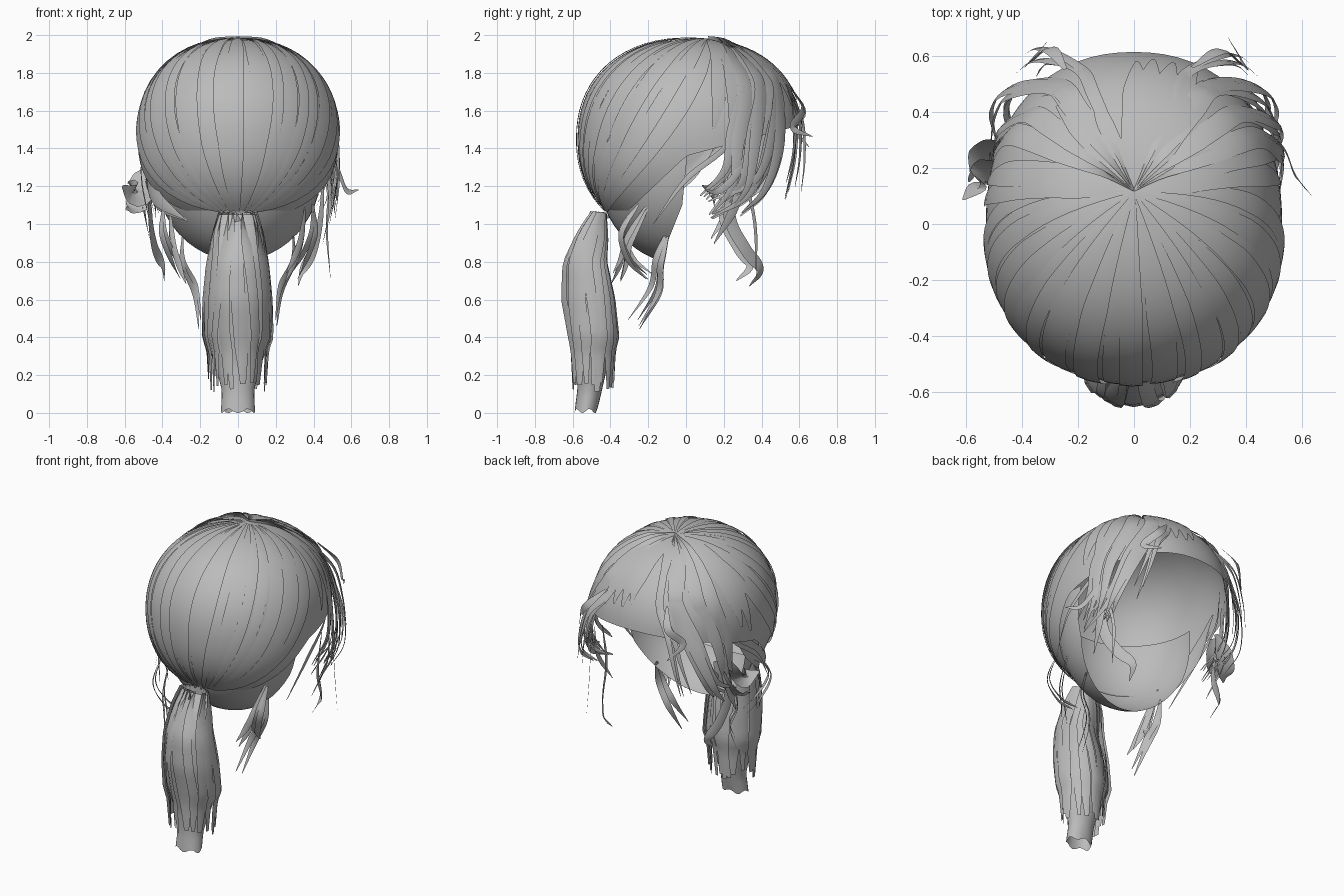
import bpy, bmesh, math, random
from mathutils import Vector as V

if "Cube" in bpy.data.objects:
    bpy.data.objects.remove(bpy.data.objects["Cube"])

random.seed(4)
hair = bpy.data.materials.new("hair_grey")
hair.diffuse_color = (0.5, 0.5, 0.5, 1)
hair.use_nodes = True
hair.node_tree.nodes["Principled BSDF"].inputs["Base Color"].default_value = hair.diffuse_color
CENTRE = V((0, 0.01, 1.45))


def head(d, lift=0.0):
    """Point on the rounded head surface in direction d."""
    r = (0.53, 0.61 if d[1] > 0 else 0.58, 0.525)
    p = 2.2
    n = sum(abs(d[i] / r[i]) ** p for i in range(3)) ** (1 / p)
    d = V(d)
    return CENTRE + d / n + d.normalized() * lift


def finish(name, bm):
    me = bpy.data.meshes.new(name)
    bm.to_mesh(me)
    bm.free()
    me.materials.append(hair)
    ob = bpy.data.objects.new(name, me)
    bpy.context.collection.objects.link(ob)
    bpy.context.view_layer.objects.active = ob
    ob.select_set(True)
    bpy.ops.object.shade_smooth_by_angle(angle=math.radians(50))
    ob.select_set(False)
    return ob


def skin(bm, rows, closed=False):
    """Bridge rows of points with quads."""
    vs = [[bm.verts.new(p) for p in row] for row in rows]
    n = len(rows[0])
    for a, b in zip(vs, vs[1:]):
        for i in range(n if closed else n - 1):
            j = (i + 1) % n
            bm.faces.new((a[i], a[j], b[j], b[i]))


def smooth_path(pts, steps=6):
    pts = [V(p) for p in pts]
    pts = [2 * pts[0] - pts[1]] + pts + [2 * pts[-1] - pts[-2]]
    out = []
    for a, b, c, d in zip(pts, pts[1:], pts[2:], pts[3:]):
        for k in range(steps):
            t = k / steps
            out.append(0.5 * (2 * b + (c - a) * t + (2 * a - 5 * b + 4 * c - d) * t * t
                              + (3 * b - a - 3 * c + d) * t ** 3))
    return out + [pts[-2]]


def ribbon(bm, path, width, centre, root=0.3, tip=0.1, arch=0.2):
    """Tapered, slightly arched strip facing away from a centre function."""
    rows, n = [], len(path) - 1
    for i, p in enumerate(path):
        t = i / n
        tan = path[min(i + 1, n)] - path[max(i - 1, 0)]
        out = (p - centre(p)).normalized()
        side = tan.cross(out).normalized()
        w = 0.5 * width * min(1, root + 3 * t, tip + 2.5 * (1 - t))
        rows.append([p - side * w - out * w * arch, p, p + side * w - out * w * arch])
    skin(bm, rows)


def head_mid(p):
    return CENTRE


def upright(p):
    return V((0, 0.05, p.z))


# Cap with a raised hairline
def hairline(y):
    return 1.36 + 0.27 * y if y > 0 else max(1.02, 1.36 + 0.95 * y)


cols = []
for i in range(72):
    a = 2 * math.pi * i / 72
    ray = lambda e: (math.cos(a) * math.cos(e), math.sin(a) * math.cos(e), math.sin(e))
    lo, hi = -1.4, 1.4
    for _ in range(30):
        m = (lo + hi) / 2
        q = head(ray(m))
        lo, hi = (m, hi) if q.z < hairline(q.y) else (lo, m)
    cols.append([head(ray(lo + (1.565 - lo) * k / 24)) for k in range(25)])
bm = bmesh.new()
skin(bm, list(zip(*cols)), closed=True)
finish("cap", bm)

# Lower bowl of hair around the nape, cut open toward the face
bm = bmesh.new()
bmesh.ops.create_uvsphere(bm, u_segments=48, v_segments=28, radius=1)
for v in bm.verts:
    v.co = V((v.co.x * 0.45, v.co.y * 0.45 - 0.03, v.co.z * 0.54 + 1.33))
for co, no in (((0, -0.02, 1.1), (0, 1, -0.1)), ((0, -0.02, 1.1), (0, 1, -0.4)), ((0, 0, 1.45), (0, 0, 1))):
    bmesh.ops.bisect_plane(bm, geom=bm.verts[:] + bm.edges[:] + bm.faces[:],
                           plane_co=co, plane_no=no, clear_outer=True)
finish("nape_bowl", bm)

# Strands combed from the crown to the tie
CROWN, TIE = V((0, 0.2, 0.98)), V((0, -0.8, -0.7))
bm = bmesh.new()
for i in range(21):
    b = math.radians(-98 + 196 * i / 20 + random.uniform(-3, 3))
    mid = V((math.sin(b), -math.cos(b) * 0.8, 0.25 + 0.1 * math.cos(b))) * 1.6
    end = TIE + V((0.2 * math.sin(b), 0, 0))
    lift = 0.006 if i % 2 else 0.012
    path = []
    for k in range(29):
        t = k / 28
        d = CROWN * (1 - t) ** 2 + mid * 2 * t * (1 - t) + end * t * t
        path.append(head(d, lift))
    ribbon(bm, path, random.uniform(0.06, 0.1), head_mid, 0.12, 0.3, 0.08)
finish("combed_strands", bm)

# Broad bands from the crown toward the forehead
bm = bmesh.new()
for x, y, z, w in ((-.5, .75, .6, .08), (.02, 1, .4, .1), (.12, 1, .35, .1), (.25, 1, .35, .1),
                   (.38, .95, .3, .1), (.52, .9, .3, .1), (.9, .4, .1, .1), (.95, .25, .1, .1),
                   (-.95, .25, .1, .1), (-.9, .1, 0, .09), (-.3, .9, .75, .06)):
    path = [head(CROWN.lerp(V((x, y, z)), k / 16), 0.008 + 0.008 * math.sin(k / 5)) for k in range(17)]
    ribbon(bm, path, w, head_mid, 0.12, 0.15, 0.08)
finish("crown_bands", bm)

# Ponytail core: height, depth centre, half width, half depth
RINGS = ((1.05, -.46, .10, .035), (.95, -.495, .13, .07), (.8, -.54, .15, .095), (.6, -.52, .17, .125),
         (.4, -.49, .175, .115), (.25, -.495, .12, .08), (.12, -.51, .085, .065), (.01, -.53, .09, .06))


def ring_at(z):
    for a, b in zip(RINGS, RINGS[1:]):
        if z >= b[0]:
            t = (z - a[0]) / (b[0] - a[0])
            return [p + (q - p) * t for p, q in zip(a, b)]
    return RINGS[-1]


bm = bmesh.new()
rows = []
for k in range(27):
    z, y, rx, ry = ring_at(1.05 - 1.04 * k / 26)
    ring = [2 * math.pi * i / 24 for i in range(24)]
    rows.append([V((rx * math.cos(a), y + ry * math.sin(a), z + (0.012 * math.sin(5 * a) if k == 26 else 0)))
                 for a in ring])
skin(bm, rows, closed=True)
finish("ponytail_core", bm)

# Ponytail strands draped around the core
bm = bmesh.new()
for i in range(22):
    a = 2 * math.pi * i / 22 + random.uniform(-.1, .1)
    end, grow = random.uniform(0.11, 0.2), random.uniform(0.008, 0.03)
    path = []
    for k in range(20):
        t = k / 19
        z = 1.06 + (end - 1.06) * t
        _, y, rx, ry = ring_at(max(z, 0.33 + 0.2 * (z - 0.33)))
        g = grow * min(1, 3 * t) + 0.004
        twist = a + 0.14 * math.sin(3 * t + i)
        path.append(V(((rx + g) * math.cos(twist), y + (ry + g * .7) * math.sin(twist), z)))
    ribbon(bm, path, random.uniform(0.045, 0.08), lambda p: V((0, -0.5, p.z)), 0.5, 0.4)
finish("ponytail_strands", bm)


def locks(name, shapes, sides, rooted=False, copies=1, centre=upright, loose=0.025):
    bm = bmesh.new()
    for s in sides:
        for w, *pts in shapes:
            for _ in range(copies):
                j = V([random.uniform(-loose, loose) for _ in range(3)])
                p = [V((x * s, y, z)) + j * (0.3 + k * 0.4) for k, (x, y, z) in enumerate(pts)]
                if rooted:  # follow the head from the crown first
                    d = p[0] - CENTRE
                    p = [head(CROWN.lerp(d.normalized(), t), 0.015) for t in (0, .35, .7, 1)] + p[1:]
                ribbon(bm, smooth_path(p), w, centre, 0.25, 0.08)
    return finish(name, bm)


# Fringe swept sideways from the crown
locks("fringe", (
    (.08, (.28, .5, 1.72), (.41, .46, 1.45), (.47, .37, 1.2), (.48, .17, 1.08)),
    (.08, (.3, .52, 1.7), (.43, .48, 1.4), (.49, .4, 1.18), (.46, .27, 1.06)),
    (.08, (.38, .4, 1.7), (.48, .35, 1.45), (.5, .3, 1.22), (.47, .2, 1.1)),
    (.08, (.42, .3, 1.65), (.5, .27, 1.45), (.5, .24, 1.25), (.47, .12, 1.1)),
    (.04, (.2, .58, 1.7), (.3, .6, 1.55), (.36, .6, 1.35), (.4, .57, 1.17))),
    (1, -1), rooted=True, copies=3, loose=0.035)

# Thin side flicks, long locks beside the face and pieces swept back over the ears
locks("face_locks", (
    (.03, (.45, .3, 1.6), (.51, .2, 1.4), (.53, -.02, 1.22), (.49, -.2, .98)),
    (.07, (.46, .25, 1.3), (.46, .22, 1.05), (.43, .3, .88), (.38, .37, .78), (.36, .3, .7)),
    (.05, (.48, .3, 1.3), (.5, .25, 1.1), (.46, .13, .9))), (1, -1))
locks("swept_back_locks", (
    (.10, (.48, .2, 1.5), (.5, .02, 1.3), (.45, -.2, 1.15), (.3, -.4, 1.04)),
    (.10, (.49, .14, 1.4), (.49, -.02, 1.24), (.42, -.2, 1.1), (.27, -.37, 1.0))), (-1,))
locks("right_flicks", (
    (.04, (.42, .35, 1.5), (.53, .3, 1.3), (.58, .2, 1.19), (.64, .13, 1.2)),
    (.02, (.5, .3, 1.3), (.46, .37, 1.0), (.47, .38, .7)),
    (.05, (.2, .56, 1.72), (.3, .62, 1.6), (.37, .56, 1.5), (.3, .66, 1.45))), (1,))
locks("left_flicks", (
    (.16, (.45, .22, 1.3), (.5, .2, 1.2), (.55, .15, 1.14), (.62, .1, 1.17)),
    (.12, (.42, .28, 1.3), (.49, .26, 1.18), (.55, .2, 1.1), (.59, .12, 1.09))),
    (-1,), centre=lambda p: V((-0.4, 0.6, p.z)))
locks("left_curl", (
    (.05, (.25, .55, 1.72), (.32, .62, 1.6), (.4, .56, 1.5), (.34, .63, 1.4)),), (-1,))

# Wisps falling from the nape
locks("nape_wisps", (
    (.04, (.36, -.2, 1.1), (.34, -.3, .92), (.3, -.33, .8), (.26, -.36, .72)),
    (.04, (.3, -.1, .95), (.31, -.15, .8), (.25, -.17, .65), (.23, -.28, .47)),
    (.04, (.4, -.25, 1.1), (.41, -.34, .95), (.36, -.3, .8), (.31, -.2, .7))), (1, -1), copies=2)
